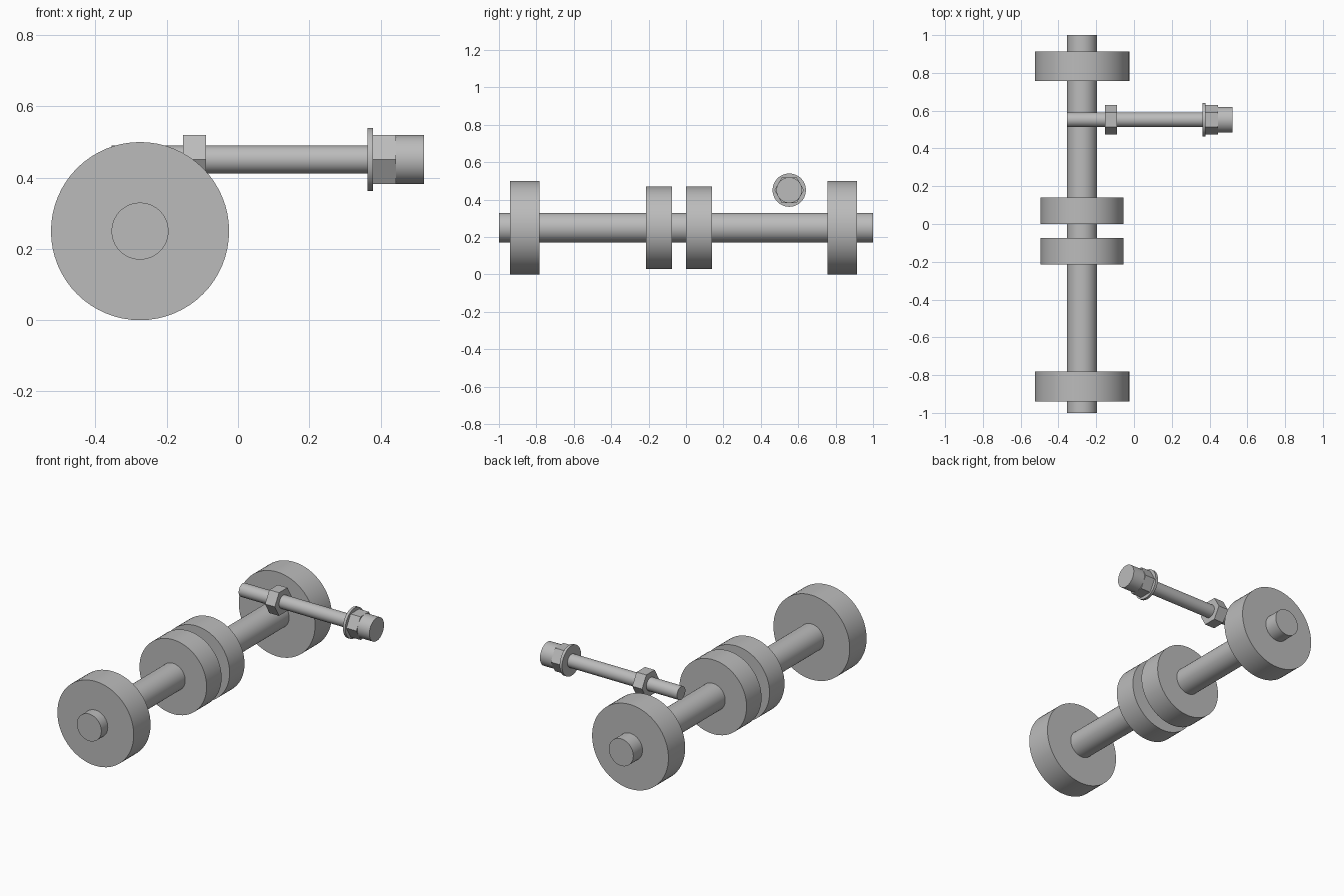
import bpy
import math

cube = bpy.data.objects.get("Cube")
if cube:
    bpy.data.objects.remove(cube, do_unlink=True)

steel = bpy.data.materials.new("grey steel")
steel.use_nodes = True
COLOUR = (0.5, 0.5, 0.5, 1)
steel.diffuse_color = COLOUR
steel.node_tree.nodes["Principled BSDF"].inputs["Base Color"].default_value = COLOUR


def rod(name, axis, start, end, centre, radius, sides=64):
    """Cylinder or prism running along the x or y axis; centre is (other, z)."""
    mid = (start + end) / 2
    if axis == "y":
        location = (centre[0], mid, centre[1])
        rotation = (math.pi / 2, 0, 0)
    else:
        location = (mid, centre[0], centre[1])
        rotation = (0, math.pi / 2, 0)
    bpy.ops.mesh.primitive_cylinder_add(vertices=sides, radius=radius, depth=end - start,
                                        location=location, rotation=rotation)
    part = bpy.context.object
    part.name = name
    part.data.materials.append(steel)
    bpy.ops.object.shade_smooth_by_angle(angle=math.radians(30))
    return part


# Axle with two outer wheels and two inner discs
AXLE = (-0.275, 0.25)
rod("axle", "y", -1, 1, AXLE, 0.08)
for name, start, end, radius in (
    ("front_wheel", -0.94, -0.782, 0.25),
    ("front_disc", -0.215, -0.075, 0.22),
    ("back_disc", 0, 0.14, 0.22),
    ("back_wheel", 0.757, 0.914, 0.25),
):
    rod(name, "y", start, end, AXLE, radius)

# Cross bolt: shaft, loose nut, and a flanged hexagon head with a round cap
BOLT = (0.552, 0.451)
HEX = 0.079
rod("bolt_shaft", "x", -0.355, 0.37, BOLT, 0.039)
rod("bolt_flange", "x", 0.363, 0.379, BOLT, 0.089)
rod("bolt_cap", "x", 0.44, 0.522, BOLT, 0.0685)
for name, start, end in (("loose_nut", -0.154, -0.09), ("bolt_hex", 0.379, 0.444)):
    nut = rod(name, "x", start, end, BOLT, HEX, sides=6)
    # Flats face up and down, corners point along y
